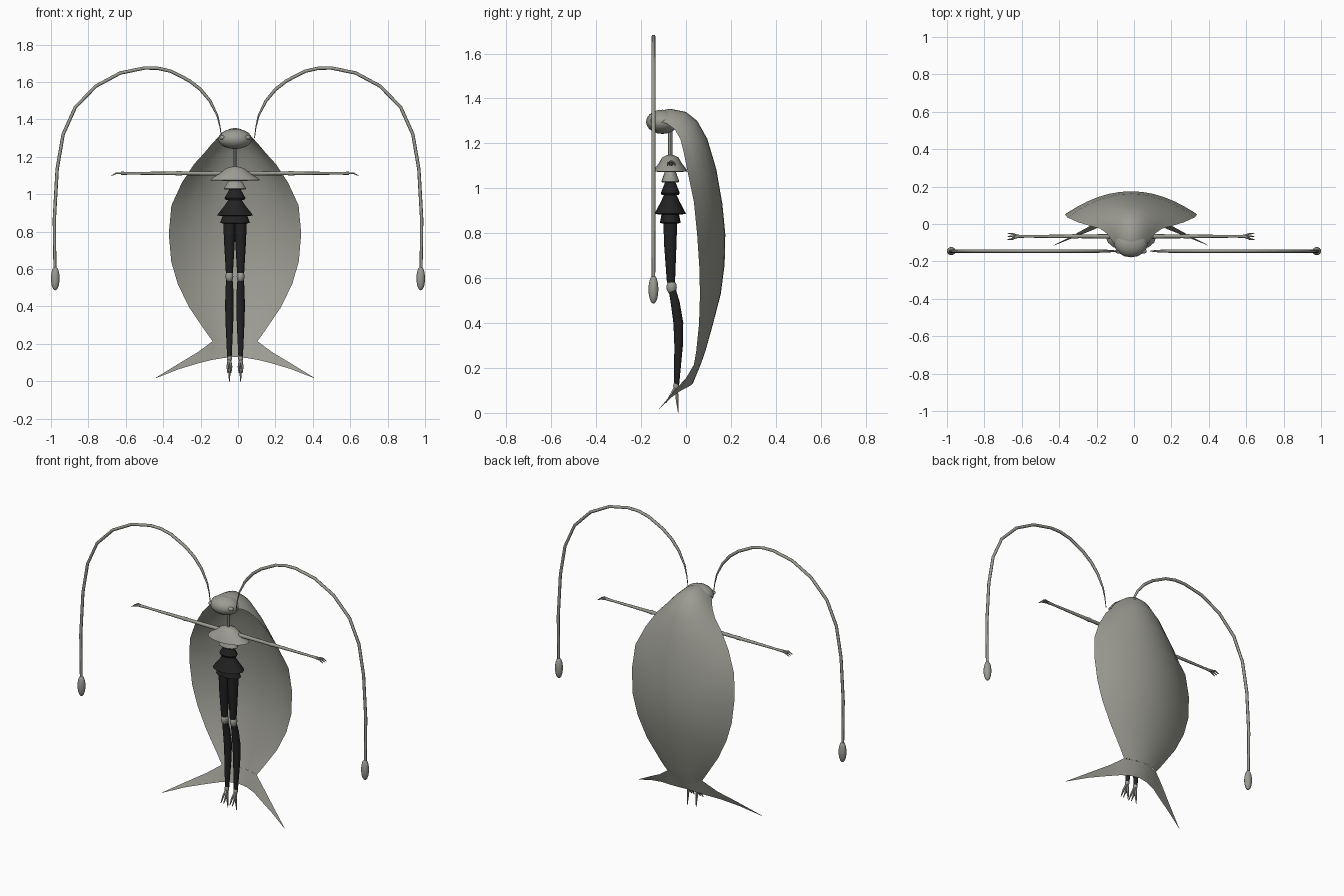
import bpy, bmesh, math
from mathutils import Vector

if "Cube" in bpy.data.objects:
    bpy.data.objects.remove(bpy.data.objects["Cube"], do_unlink=True)

BODY_X, BODY_Y = -0.016, -0.07


def make_material(name, colour):
    mat = bpy.data.materials.new(name)
    mat.use_nodes = True
    mat.diffuse_color = colour
    mat.node_tree.nodes["Principled BSDF"].inputs["Base Color"].default_value = colour
    return mat


grey = make_material("warm grey", (0.33, 0.33, 0.29, 1))
black = make_material("soft black", (0.016, 0.016, 0.016, 1))


def finish(name, bm, mat, angle=50):
    """Turn a bmesh into a smooth-shaded object."""
    bmesh.ops.remove_doubles(bm, verts=bm.verts, dist=0.0005)
    bmesh.ops.recalc_face_normals(bm, faces=bm.faces)
    mesh = bpy.data.meshes.new(name)
    bm.to_mesh(mesh)
    bm.free()
    mesh.materials.append(mat)
    obj = bpy.data.objects.new(name, mesh)
    bpy.context.collection.objects.link(obj)
    bpy.ops.object.select_all(action="DESELECT")
    obj.select_set(True)
    bpy.context.view_layer.objects.active = obj
    bpy.ops.object.shade_smooth_by_angle(angle=math.radians(angle))
    return obj


def bridge(bm, rows, closed):
    """Join consecutive rows of points with quads."""
    rows = [[bm.verts.new(p) for p in row] for row in rows]
    for a, b in zip(rows, rows[1:]):
        n = len(a)
        for i in range(n if closed else n - 1):
            j = (i + 1) % n
            bm.faces.new((a[i], a[j], b[j], b[i]))
    return rows


def solid(name, rings, mat, angle=50):
    bm = bmesh.new()
    rows = bridge(bm, rings, True)
    bm.faces.new(rows[0])
    bm.faces.new(rows[-1])
    return finish(name, bm, mat, angle)


def tube(name, path, mat, side, sides=8):
    """Sweep a circle along (x, y, z, radius) points lying across the side axis."""
    points = [Vector(p[:3]) for p in path]
    side = Vector(side)
    rings = []
    for i, p in enumerate(points):
        along = points[min(i + 1, len(points) - 1)] - points[max(i - 1, 0)]
        other = along.cross(side).normalized()
        third = other.cross(along).normalized()
        turn = [math.tau * k / sides for k in range(sides)]
        rings.append([p + path[i][3] * (third * math.cos(a) + other * math.sin(a)) for a in turn])
    return solid(name, rings, mat)


def tier(name, profile, mat, sides=16):
    """Elliptical stack of (z, half width, half depth) on the body axis."""
    turn = [math.tau * k / sides for k in range(sides)]
    rings = [[(BODY_X + rx * math.cos(a), BODY_Y + ry * math.sin(a), z) for a in turn]
             for z, rx, ry in profile]
    return solid(name, rings, mat, 40)


def ellipsoid(name, centre, radii, mat):
    bm = bmesh.new()
    bmesh.ops.create_uvsphere(bm, u_segments=16, v_segments=10, radius=1)
    bmesh.ops.scale(bm, vec=radii, verts=bm.verts)
    bmesh.ops.translate(bm, vec=centre, verts=bm.verts)
    return finish(name, bm, mat)


# Hooded cloak: ridge y, ridge z, half width, rim y, rim z
cloak_rows = [
    (-0.165, 1.32, 0.05, -0.15, 1.30),
    (-0.13, 1.343, 0.085, -0.115, 1.295),
    (-0.07, 1.354, 0.105, -0.085, 1.288),
    (0, 1.34, 0.13, -0.05, 1.262),
    (0.05, 1.30, 0.165, -0.025, 1.22),
    (0.095, 1.22, 0.22, -0.01, 1.16),
    (0.135, 1.085, 0.285, 0.01, 1.06),
    (0.162, 0.93, 0.34, 0.035, 0.94),
    (0.175, 0.795, 0.354, 0.05, 0.79),
    (0.172, 0.66, 0.341, 0.06, 0.64),
    (0.155, 0.53, 0.306, 0.062, 0.52),
    (0.12, 0.395, 0.245, 0.058, 0.395),
    (0.085, 0.27, 0.16, 0.045, 0.27),
    (0.065, 0.214, 0.12, 0.035, 0.214),
]
# Tail fin: half width, upper y, upper z, lower y, lower z
fin_rows = [
    (0, 0.065, 0.214, 0.03, 0.13),
    (0.06, 0.0575, 0.214, 0.025, 0.125),
    (0.12, 0.035, 0.214, 0.008, 0.115),
    (0.20, 0, 0.155, -0.03, 0.095),
    (0.30, -0.055, 0.095, -0.07, 0.065),
    (0.425, -0.12, 0.018, -0.12, 0.016),
]
columns = [k / 6 for k in range(-6, 7)]
bm = bmesh.new()
bridge(bm, [[(BODY_X + w * t, yc + (ye - yc) * t * t, zc + (ze - zc) * t * t) for t in columns]
            for yc, zc, w, ye, ze in cloak_rows], False)
for s in (-1, 1):
    bridge(bm, [[(BODY_X + s * w, ya, za), (BODY_X + s * w, yb, zb)]
                for w, ya, za, yb, zb in fin_rows], False)
finish("cloak_and_tail", bm, grey, 80)

# Head and neck
ellipsoid("head", (BODY_X, -0.105, 1.296), (0.09, 0.073, 0.054), grey)
tier("neck", [(1.13, 0.009, 0.01), (1.26, 0.009, 0.01)], grey, 8)

# Torso tiers and skirt
tier("shoulder_cape", [(1.148, 0.015, 0.015), (1.138, 0.05, 0.036), (1.11, 0.085, 0.052),
                       (1.085, 0.125, 0.072), (1.075, 0.134, 0.076), (1.072, 0.06, 0.04)], grey)
tier("chest", [(1.08, 0.03, 0.022), (1.03, 0.06, 0.04), (1.025, 0.055, 0.036)], grey)
tier("bodice", [(1.03, 0.028, 0.022), (0.98, 0.056, 0.042), (0.97, 0.05, 0.038)], black)
tier("waist", [(0.99, 0.022, 0.02), (0.955, 0.03, 0.026)], grey)
tier("skirt", [(0.975, 0.032, 0.026), (0.94, 0.055, 0.042), (0.887, 0.097, 0.07),
               (0.883, 0.07, 0.05)], black)
tier("underskirt", [(0.90, 0.06, 0.036), (0.847, 0.08, 0.046), (0.843, 0.06, 0.036)], black)

for s, label in ((1, "left"), (-1, "right")):
    # Antenna with hanging bulb
    arc = [(0.088, 1.30, 0.002), (0.096, 1.36, 0.003), (0.11, 1.42, 0.005), (0.15, 1.50, 0.008),
           (0.20, 1.56, 0.009), (0.26, 1.607, 0.009), (0.36, 1.658, 0.009), (0.43, 1.674, 0.009),
           (0.50, 1.675, 0.009), (0.63, 1.648, 0.009), (0.76, 1.578, 0.009), (0.87, 1.465, 0.009),
           (0.935, 1.32, 0.009), (0.967, 1.134, 0.009), (0.982, 0.866, 0.009), (0.979, 0.60, 0.008)]
    tube(label + "_antenna", [(s * x, -0.145, z, r) for x, z, r in arc], grey, (0, 1, 0))
    ellipsoid(label + "_antenna_bulb", (s * 0.977, -0.145, 0.55), (0.023, 0.022, 0.064), grey)
    ellipsoid(label + "_eye", (BODY_X + s * 0.066, -0.145, 1.303), (0.018, 0.014, 0.012), grey)

    def out(x):
        return BODY_X + s * x

    # Arm with elbow and three fingers
    arm = [(0.03, 0.013), (0.28, 0.010), (0.30, 0.013), (0.32, 0.010), (0.56, 0.007), (0.61, 0.009)]
    tube(label + "_arm", [(out(x), -0.066, 1.112, r) for x, r in arm], grey, (0, 1, 0))
    for k in (-1, 0, 1):
        tube(label + "_finger", [(out(0.60), -0.066, 1.112, 0.006),
                                 (out(0.635), -0.066 + k * 0.014, 1.112, 0.005),
                                 (out(0.66), -0.066 + k * 0.017, 1.10, 0.002)], grey, (0, 1, 0), 6)

    # Leg: thigh, knee and bowed calf, given as (y, z, radius)
    thigh = [(-0.07, 0.87, 0.033), (-0.07, 0.75, 0.029), (-0.067, 0.58, 0.019)]
    calf = [(-0.064, 0.56, 0.016), (-0.048, 0.49, 0.021), (-0.034, 0.40, 0.023),
            (-0.033, 0.30, 0.020), (-0.042, 0.125, 0.012)]
    for part, path in (("thigh", thigh), ("calf", calf)):
        tube(label + "_" + part, [(out(0.03), y, z, r) for y, z, r in path], black, (1, 0, 0), 10)
    ellipsoid(label + "_knee", (out(0.03), -0.064, 0.56), (0.021, 0.023, 0.031), grey)

    # Clawed foot
    ellipsoid(label + "_ankle", (out(0.03), -0.044, 0.12), (0.013, 0.013, 0.02), grey)
    for name, dx, y, z in (("rear_claw", 0, -0.034, 0), ("inner_claw", -0.009, -0.09, 0.045),
                           ("outer_claw", 0.009, -0.09, 0.045)):
        middle = (out(0.03 + dx), (y - 0.044) / 2, (z + 0.11) / 2, 0.007)
        tube(label + "_" + name, [(out(0.03), -0.044, 0.12, 0.009), middle,
                                  (out(0.03 + dx), y, z, 0.002)], grey, (1, 0, 0), 6)
